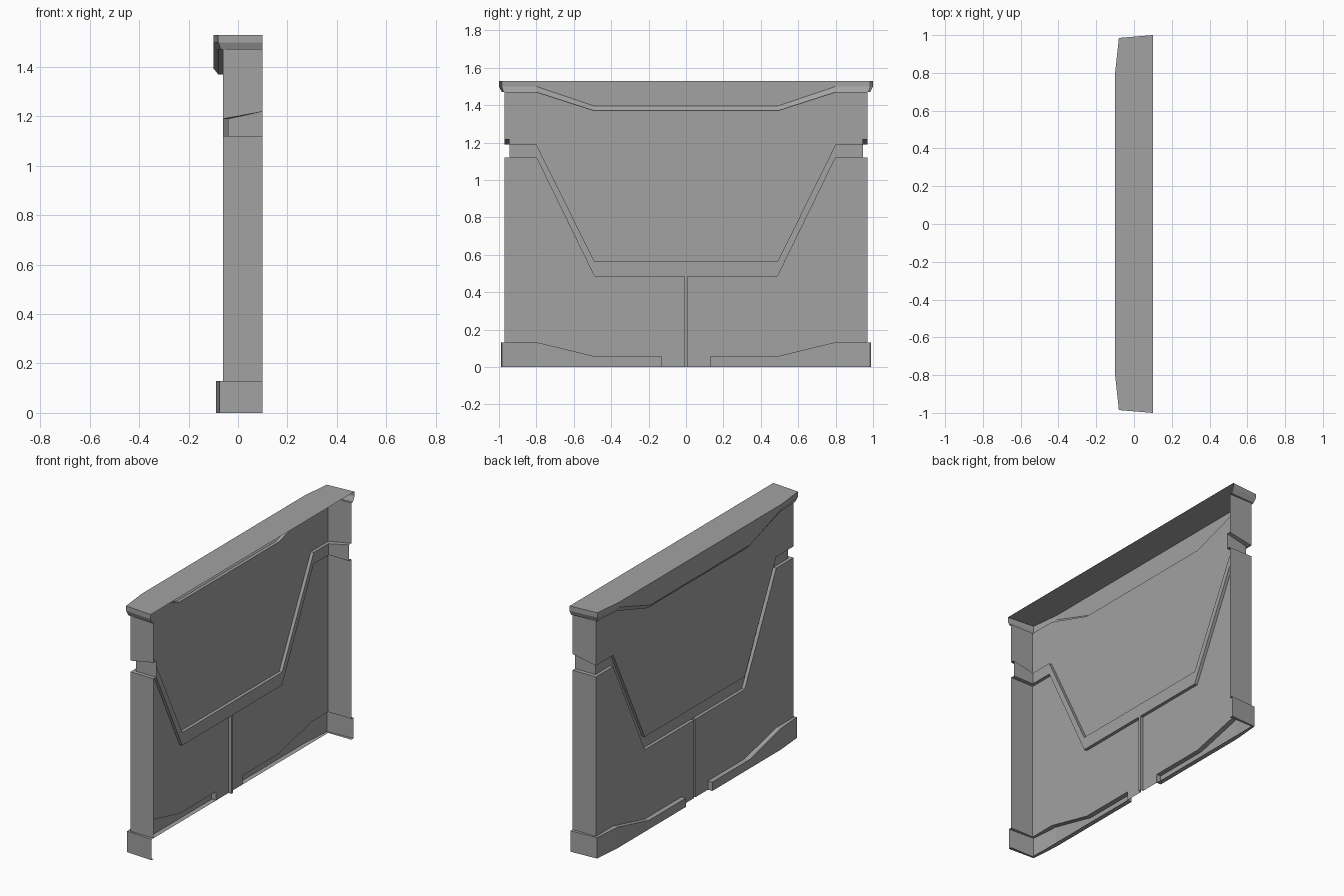
import bpy
import bmesh

cube = bpy.data.objects.get("Cube")
if cube:
    bpy.data.objects.remove(cube, do_unlink=True)

grey = bpy.data.materials.new("plain grey")
grey.use_nodes = True
COLOUR = (0.36, 0.36, 0.36, 1)
grey.diffuse_color = COLOUR
grey.node_tree.nodes["Principled BSDF"].inputs["Base Color"].default_value = COLOUR

BACK = 0.1      # open rear edge of the shell
FACE = -0.06    # main outer face
DEEP = -0.04    # floor of the grooves


def rail(x, points, side_y, side_z=None):
    """Half outline along the face, then round the corner to the rear edge."""
    line = [(x, y, z) for y, z in points]
    return line + [(BACK, side_y, points[-1][1] if side_z is None else side_z)]


def flat(line, z):
    return [(x, y, z) for x, y, _ in line]


def part(name, *chains):
    """Skin each chain of rails, lowest first, and mirror it across the middle."""
    bm = bmesh.new()
    for chain in chains:
        for low, high in zip(chain, chain[1:]):
            for i in range(len(low) - 1):
                corners = (low[i], high[i], high[i + 1], low[i + 1])
                bm.faces.new([bm.verts.new(c) for c in corners])
    bmesh.ops.remove_doubles(bm, verts=bm.verts, dist=0.0001)
    mesh = bpy.data.meshes.new(name)
    bm.to_mesh(mesh)
    bm.free()
    mesh.materials.append(grey)
    obj = bpy.data.objects.new(name, mesh)
    bpy.context.collection.objects.link(obj)
    mirror = obj.modifiers.new("both halves", "MIRROR")
    mirror.use_axis = (False, True, False)


# Shared edges of the parts
trim_inner = rail(FACE, [(.13, .055), (.49, .055), (.8, .13), (.97, .13)], .97)
trim_outer = rail(-.09, [(.13, .055), (.49, .055), (.8, .13)], .99)
trim_outer.insert(3, (-.075, .98, .13))
trim_outer[-1] = (BACK, .99, .13)

groove_low = rail(FACE, [(.008, .485), (.13, .485), (.49, .485), (.8, 1.12), (.97, 1.12)], .97)
floor_low = rail(DEEP, [(.008, .485), (.13, .485), (.49, .485), (.8, 1.12), (.945, 1.12)], .945)
floor_high = rail(DEEP, [(0, .565), (.13, .565), (.49, .565), (.8, 1.19), (.945, 1.19)], .945, 1.22)
groove_high = rail(FACE, [(0, .565), (.13, .565), (.49, .565), (.8, 1.19), (.97, 1.19)], .97, 1.22)
floor_start = [(DEEP, 0, .485)] + floor_low[1:]

cap_inner = rail(FACE, [(0, 1.37), (.13, 1.37), (.49, 1.37), (.8, 1.47), (.97, 1.47)], .97)
cap_mid = rail(-.08, [(0, 1.37), (.13, 1.37), (.49, 1.37), (.8, 1.47)], .985)
cap_mid.insert(4, (-.07, .975, 1.47))
cap_outer = rail(-.1, [(0, 1.395), (.13, 1.395), (.49, 1.395), (.8, 1.5)], 1)
cap_outer.insert(4, (-.08, .985, 1.5))
cap_top = flat(cap_outer, 1.53)
cap_rear = [(BACK, y, z) for _, y, z in cap_top[:4]] + [cap_top[-1]]

# Lower panel, with its side wall
part("lower_panel",
     [trim_inner, groove_low[1:]],
     [flat(groove_low[:2], 0), groove_low[:2]])

# Raised skirting at the foot, with its inner end
part("bottom_trim",
     [flat(trim_inner, 0), flat(trim_outer, 0), trim_outer, trim_inner],
     [[(FACE, .13, 0), (-.09, .13, 0)], [(FACE, .13, .055), (-.09, .13, .055)]])

# Wide groove between the panels and the narrow slot below it
part("main_groove", [groove_low, floor_low], [floor_start, floor_high, groove_high])
slot = [(DEEP, 0, 0), (DEEP, .008, 0), (FACE, .008, 0)]
part("centre_slot", [slot, flat(slot, .485)])

# Upper panel, with its side wall
part("upper_panel", [groove_high, cap_inner])

# Overhanging cap
part("top_cap", [cap_inner, cap_mid, cap_outer, cap_top], [cap_top[:5], cap_rear])
